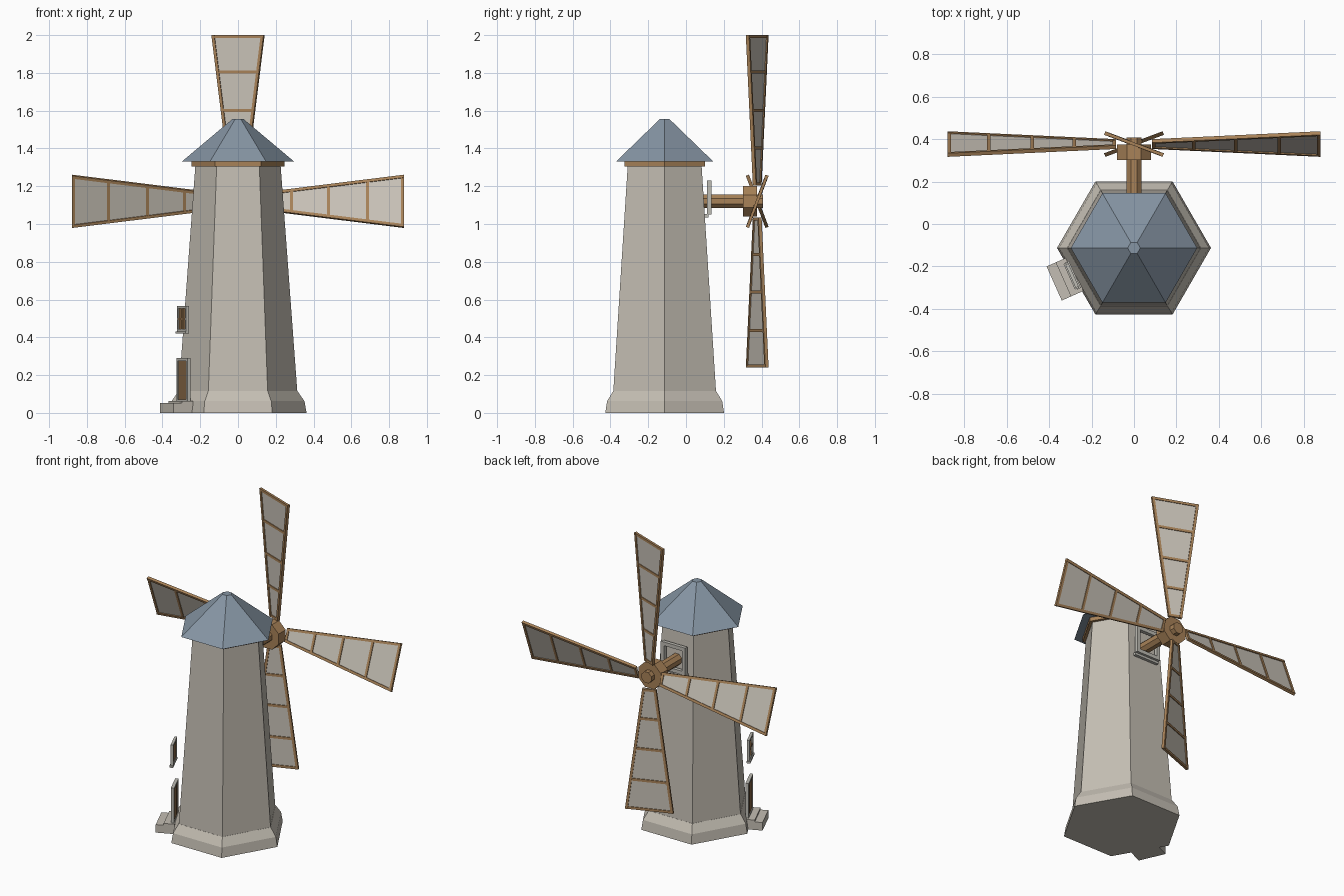
import bpy, bmesh, math
from mathutils import Matrix, Vector

if "Cube" in bpy.data.objects:
    bpy.data.objects.remove(bpy.data.objects["Cube"])


def mat(name, r, g, b):
    lin = [(c / 255 / 12.92) if c < 10 else ((c / 255 + 0.055) / 1.055) ** 2.4 for c in (r, g, b)]
    m = bpy.data.materials.new(name)
    m.diffuse_color = (*lin, 1)
    m.use_nodes = True
    m.node_tree.nodes["Principled BSDF"].inputs["Base Color"].default_value = m.diffuse_color
    return m


STONE = mat("stone", 196, 190, 179)
SLATE = mat("slate", 134, 149, 164)
WOOD = mat("wood", 168, 130, 88)
DARK = mat("dark_wood", 136, 104, 70)
CANVAS = mat("canvas", 200, 194, 183)
TRIM = mat("trim", 190, 188, 180)

CENTRE = Vector((0, -0.113, 0))
AXIS = Vector((0, 0.377, 1.12))


def finish(bm, name, material, matrix=Matrix()):
    bmesh.ops.recalc_face_normals(bm, faces=bm.faces)
    bm.transform(matrix)
    me = bpy.data.meshes.new(name)
    bm.to_mesh(me)
    bm.free()
    me.materials.append(material)
    ob = bpy.data.objects.new(name, me)
    bpy.context.collection.objects.link(ob)
    return ob


def lathe(name, profile, sides, material, matrix, phase=0.0):
    """Stack of polygon rings (radius, height), capped at both ends."""
    bm = bmesh.new()
    rings = []
    for r, z in profile:
        rings.append([bm.verts.new((r * math.cos(phase + 2 * math.pi * i / sides),
                                    r * math.sin(phase + 2 * math.pi * i / sides), z))
                      for i in range(sides)])
    for a, b in zip(rings, rings[1:]):
        for i in range(sides):
            j = (i + 1) % sides
            bm.faces.new((a[i], a[j], b[j], b[i]))
    bm.faces.new(rings[0][::-1])
    bm.faces.new(rings[-1])
    return finish(bm, name, material, matrix)


def add_prism(bm, pts, half):
    """Prism in the xz plane, extruded along y."""
    a = [bm.verts.new((x, -half, z)) for x, z in pts]
    b = [bm.verts.new((x, half, z)) for x, z in pts]
    n = len(pts)
    bm.faces.new(a)
    bm.faces.new(b[::-1])
    for i in range(n):
        j = (i + 1) % n
        bm.faces.new((a[i], b[i], b[j], a[j]))


def boxes(name, items, material, matrix):
    """Each item is (x0, x1, y0, y1, z0, z1)."""
    bm = bmesh.new()
    for x0, x1, y0, y1, z0, z1 in items:
        m = Matrix.Translation(((x0 + x1) / 2, (y0 + y1) / 2, (z0 + z1) / 2)) @ \
            Matrix.Diagonal((x1 - x0, y1 - y0, z1 - z0, 1))
        bmesh.ops.create_cube(bm, size=1, matrix=m)
    return finish(bm, name, material, matrix)


def frame(w, d0, d1, z0, z1, t):
    """Four bars round an opening."""
    return [(-w, -w + t, d0, d1, z0, z1), (w - t, w, d0, d1, z0, z1),
            (-w + t, w - t, d0, d1, z1 - t, z1), (-w + t, w - t, d0, d1, z0, z0 + t)]


# Tower, plinth, eave band and roof
T = Matrix.Translation(CENTRE)
lathe("plinth", [(0.363, 0), (0.352, 0.062), (0.315, 0.115)], 6, STONE, T)
lathe("tower", [(0.314, 0.113), (0.226, 1.306)], 6, STONE, T)
lathe("eave_band", [(0.246, 1.305), (0.246, 1.332)], 6, WOOD, T)
lathe("roof", [(0.298, 1.33), (0.03, 1.555)], 6, SLATE, T)

# Door, steps and small window on the left side
side = T @ Matrix.Rotation(math.radians(204 - 90), 4, 'Z')
boxes("door_frame", frame(0.07, 0.305, 0.325, 0.058, 0.29, 0.014), TRIM, side)
boxes("door", [(-0.056 + i * 0.028, -0.029 + i * 0.028, 0.308, 0.32, 0.06, 0.277)
               for i in range(4)], DARK, side)
boxes("steps", [(-0.088, 0.088, 0.30, 0.412, 0, 0.052),
                (-0.088, 0.088, 0.30, 0.365, 0.052, 0.064)], STONE, side)
boxes("window_frame", frame(0.06, 0.312, 0.328, 0.43, 0.566, 0.014)
      + [(-0.066, 0.066, 0.312, 0.334, 0.42, 0.432)], TRIM, side)
boxes("window_pane", [(-0.047, 0.047, 0.315, 0.32, 0.443, 0.553)], DARK, side)
boxes("window_bars", [(-0.005, 0.005, 0.319, 0.326, 0.443, 0.553),
                      (-0.047, 0.047, 0.319, 0.326, 0.493, 0.503)], WOOD, side)

# Square surround where the shaft leaves the tower
boxes("shaft_surround", frame(0.088, 0.225, 0.248, 1.05, 1.23, 0.024)
      + [(-0.088, 0.088, 0.21, 0.232, 1.035, 1.052)], TRIM, T)

# Shaft and hub, lying along y
along_y = Matrix.Translation((0, 0, AXIS.z)) @ Matrix.Rotation(-math.pi / 2, 4, 'X')
lathe("shaft", [(0.038, 0.05), (0.038, 0.408)], 8, WOOD, along_y, math.pi / 8)
lathe("hub", [(0.088, 0.302), (0.088, 0.375)], 8, WOOD, along_y, math.pi / 8)

# Four pitched sails: canvas plus a wooden lattice
R0, R1, H0, H1, BAR = 0.085, 0.88, 0.042, 0.1475, 0.016


def half_width(r):
    return H0 + (H1 - H0) * (r - R0) / (R1 - R0)


for k, name in enumerate(("right", "lower", "left", "upper")):
    place = Matrix.Translation(AXIS) @ Matrix.Rotation(k * math.pi / 2, 4, 'Y') @ \
        Matrix.Rotation(-math.radians(20.6), 4, 'X')
    bm = bmesh.new()
    add_prism(bm, [(R0, -H0 + 0.005), (R1 - 0.005, -H1 + 0.005),
                   (R1 - 0.005, H1 - 0.005), (R0, H0 - 0.005)], 0.003)
    finish(bm, name + "_sail_canvas", CANVAS, place)
    bm = bmesh.new()
    for s in (-1, 1):
        add_prism(bm, [(R0, s * (H0 - BAR)), (R1, s * (H1 - BAR)), (R1, s * H1), (R0, s * H0)], 0.009)
    for r in (R0 + BAR / 2, 0.282, 0.48, 0.685, R1 - BAR / 2):
        a, b = r - BAR / 2, r + BAR / 2
        ha, hb = half_width(a) - 0.008, half_width(b) - 0.008
        add_prism(bm, [(a, -ha), (b, -hb), (b, hb), (a, ha)], 0.0075)
    finish(bm, name + "_sail_frame", WOOD, place)
